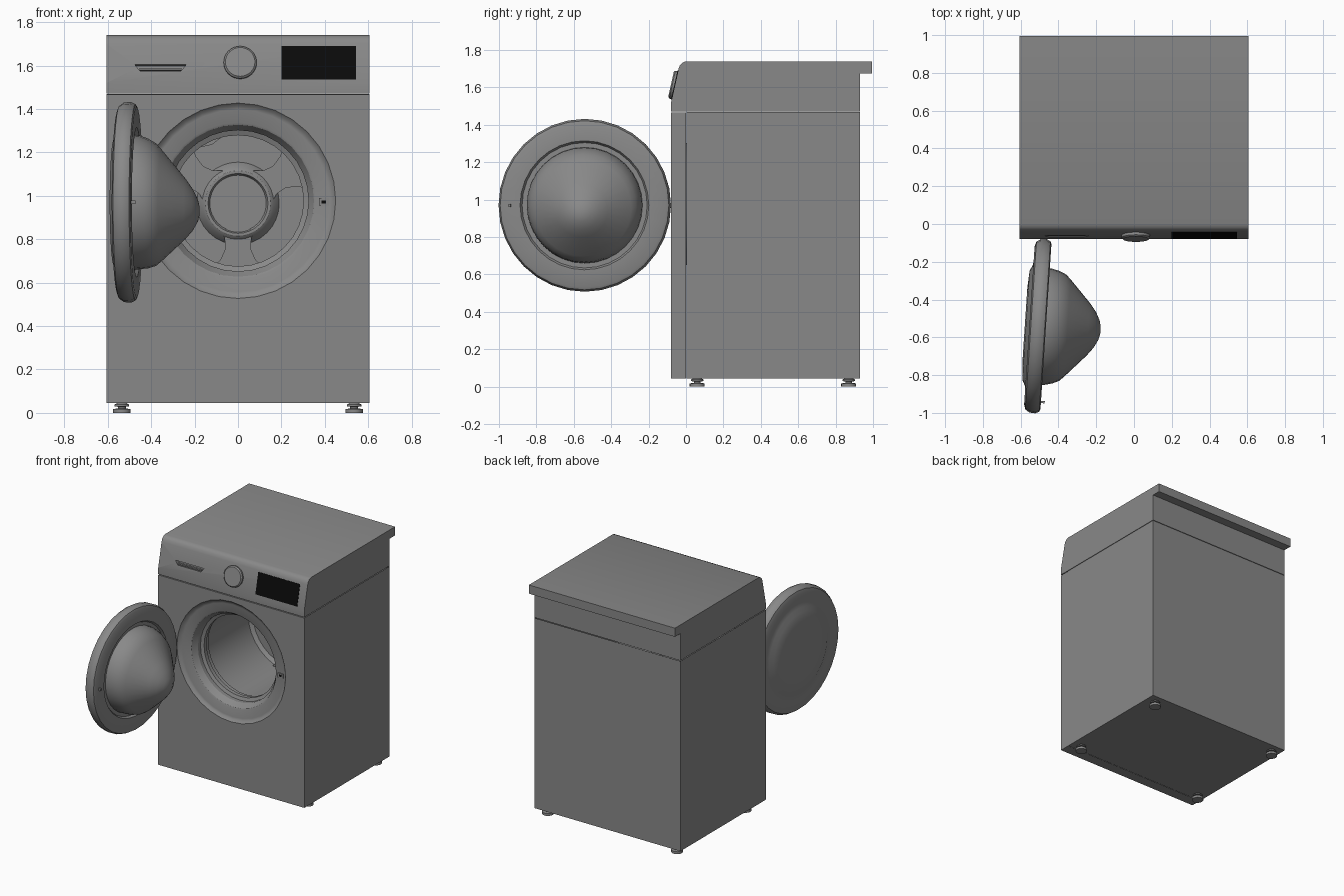
import bpy, bmesh, math
from mathutils import Matrix, Vector

if "Cube" in bpy.data.objects:
    bpy.data.objects.remove(bpy.data.objects["Cube"])


def material(name, col):
    m = bpy.data.materials.new(name)
    m.diffuse_color = (*col, 1)
    m.use_nodes = True
    m.node_tree.nodes["Principled BSDF"].inputs["Base Color"].default_value = m.diffuse_color
    return m


GREY = material("appliance grey", (0.25, 0.25, 0.25))
BLACK = material("display black", (0.003, 0.003, 0.003))


def finish(name, bm, matrix=Matrix(), mat=GREY, smooth=None):
    me = bpy.data.meshes.new(name)
    bm.transform(matrix)
    bm.to_mesh(me)
    bm.free()
    ob = bpy.data.objects.new(name, me)
    bpy.context.collection.objects.link(ob)
    me.materials.append(mat)
    if smooth:
        bpy.ops.object.select_all(action='DESELECT')
        ob.select_set(True)
        bpy.context.view_layer.objects.active = ob
        bpy.ops.object.shade_smooth_by_angle(angle=math.radians(smooth))
    return ob


def lathe(name, profile, matrix, seg=32, apex_shift=None, smooth=32):
    """Revolve (radius, height) points around local z."""
    bm = bmesh.new()
    rings = []
    for r, h in profile:
        n = 1 if r == 0 else seg
        rings.append([bm.verts.new((r * math.cos(2 * math.pi * j / seg),
                                    r * math.sin(2 * math.pi * j / seg), h)) for j in range(n)])
    for a, b in zip(rings, rings[1:]):
        for j in range(seg):
            k = (j + 1) % seg
            q = [a[j % len(a)], a[k % len(a)], b[k % len(b)], b[j % len(b)]]
            bm.faces.new(list(dict.fromkeys(q)))
    if apex_shift:
        for v in bm.verts:
            v.co += Vector(apex_shift) * max(0, v.co.z - 0.06) / 0.28
    return finish(name, bm, matrix, smooth=smooth)


def prism(name, pts, lo, hi, matrix=Matrix(), mat=GREY, smooth=None):
    """Extrude a 2D outline along local z."""
    bm = bmesh.new()
    f = bm.faces.new([bm.verts.new((x, y, lo)) for x, y in pts])
    up = bmesh.ops.extrude_face_region(bm, geom=[f])["geom"]
    bmesh.ops.translate(bm, vec=(0, 0, hi - lo), verts=[v for v in up if isinstance(v, bmesh.types.BMVert)])
    bmesh.ops.recalc_face_normals(bm, faces=bm.faces)
    return finish(name, bm, matrix, mat, smooth)


def rect(w, h):
    return [(-w / 2, -h / 2), (w / 2, -h / 2), (w / 2, h / 2), (-w / 2, h / 2)]


W = 0.605
SIDE = Matrix(((0, 0, 1, 0), (1, 0, 0, 0), (0, 1, 0, 0), (0, 0, 0, 1)))   # outline in y,z along x
PORT_Z = 0.977
PORT = Matrix.Translation((0, 0, PORT_Z)) @ Matrix.Rotation(-math.pi / 2, 4, 'X')  # axis into the drum

# Cabinet, open towards the front panel
cab = prism("cabinet", [(0.002, 0.045), (0.93, 0.045), (0.93, 1.468), (0.002, 1.468)], -W, W, SIDE)
bm = bmesh.new()
bm.from_mesh(cab.data)
bmesh.ops.delete(bm, geom=[f for f in bm.faces if f.normal.y < -0.9 or f.normal.z > 0.9], context='FACES')
bm.to_mesh(cab.data)
bm.free()

# Front panel with round port
bm = bmesh.new()


def loop(pts):
    vs = [bm.verts.new(p) for p in pts]
    return [bm.edges.new((vs[i], vs[(i + 1) % len(vs)])) for i in range(len(vs))]


outer = loop([(-W, -0.08, 0.045), (W, -0.08, 0.045), (W, -0.08, 1.466), (-W, -0.08, 1.466)])
hole = loop([(0.45 * math.cos(i * math.pi / 16), -0.08, PORT_Z + 0.45 * math.sin(i * math.pi / 16))
             for i in range(32)])
bmesh.ops.triangle_fill(bm, edges=outer + hole, use_beauty=True, normal=(0, -1, 0))
rim = bmesh.ops.extrude_edge_only(bm, edges=outer)["geom"]
bmesh.ops.translate(bm, vec=(0, 0.08, 0), verts=[v for v in rim if isinstance(v, bmesh.types.BMVert)])
bmesh.ops.recalc_face_normals(bm, faces=bm.faces)
finish("front_panel", bm)

# Control panel and worktop in one sloped, rounded profile
panel = prism("control_panel_and_top",
              [(-0.08, 1.472), (-0.08, 1.52), (-0.04, 1.70), (-0.032, 1.72), (-0.019, 1.733), (0, 1.74),
               (0.995, 1.74), (0.995, 1.675), (0.93, 1.675), (0.93, 1.472)], -W, W, SIDE, smooth=30)

TILT = math.atan2(0.04, 0.18)


def on_slope(x, z):
    y = -0.08 + (z - 1.52) * 0.04 / 0.18
    return Matrix.Translation((x, y, z)) @ Matrix.Rotation(math.pi / 2 - TILT, 4, 'X')


# Display, knob and drawer grip
prism("display", rect(0.345, 0.158), -0.002, 0.003, on_slope(0.372, 1.612), BLACK)
lathe("knob", [(0, -0.01), (0.073, -0.01), (0.076, 0.002), (0.076, 0.014), (0.068, 0.021), (0, 0.021)],
      on_slope(0.01, 1.612))
cut = prism("grip_cutter", [(-0.095, -0.015), (0.095, -0.015), (0.118, 0.014), (-0.118, 0.014)],
            -0.03, 0.03, on_slope(-0.357, 1.59))
cut.hide_render = True
cut.display_type = 'WIRE'
mod = panel.modifiers.new("grip", 'BOOLEAN')
mod.object = cut
mod.operation = 'DIFFERENCE'
prism("grip_lip", rect(0.20, 0.008), -0.03, -0.004, on_slope(-0.357, 1.584))

# Port surround, door seal and drum, from the back wall to the front
lathe("port_and_drum", [(0, 0.62), (0.31, 0.62), (0.335, 0.60), (0.335, 0.12), (0.315, 0.10), (0.315, 0.07),
                        (0.302, 0.06), (0.302, 0.03), (0.325, 0.02), (0.325, -0.01), (0.335, -0.025),
                        (0.35, -0.05), (0.36, -0.055), (0.42, -0.06), (0.435, -0.064), (0.45, -0.08)], PORT)
lathe("drum_hub", [(0.19, 0.62), (0.165, 0.58), (0.15, 0.57), (0.138, 0.57), (0.13, 0.585),
                   (0, 0.585)][::-1], PORT @ Matrix.Translation((0, 0.012, 0)))
for i in range(3):
    half = [(0.13, 0.085), (0.17, 0.062), (0.22, 0.058), (0.27, 0.08), (0.315, 0.12)]
    spoke = half + [(r, -w) for r, w in half[::-1]]
    turn = Matrix.Rotation(math.radians(90 + 120 * i), 4, 'Z')
    prism(f"drum_spoke_{i}", spoke, 0.58, 0.62, PORT @ turn)
lifter = Matrix.Rotation(math.radians(-115), 4, 'Z')
prism("drum_lifter", [(0.34, -0.11), (0.30, -0.07), (0.285, 0), (0.30, 0.07), (0.34, 0.11)],
      0.16, 0.56, PORT @ lifter, smooth=40)

# Latch socket
LATCH = Matrix.Translation((0.395, -0.06, 0.972)) @ Matrix.Rotation(math.pi / 2, 4, 'X')
prism("latch_plate", rect(0.046, 0.034), -0.005, 0.004, LATCH)
prism("latch_slot", rect(0.022, 0.014), 0, 0.006, LATCH, BLACK)

# Open door: frame and glass bowl, axis pointing to +x
DOOR = Matrix.Translation((-0.512, -0.54, 0.97)) @ Matrix.Rotation(math.radians(-3.8), 4, 'Z') \
    @ Matrix.Rotation(math.pi / 2, 4, 'Y')
lathe("door_frame", [(0, -0.066), (0.2, -0.066), (0.29, -0.06), (0.32, -0.045), (0.36, -0.04), (0.42, -0.042),
                     (0.445, -0.034), (0.46, -0.012), (0.462, 0.02), (0.452, 0.04), (0.438, 0.046),
                     (0.345, 0.046), (0.335, 0.03), (0.3, 0.03)], DOOR)
lathe("door_bowl", [(0.31, 0.03), (0.308, 0.06), (0.298, 0.10), (0.282, 0.135), (0.258, 0.16), (0.14, 0.27),
                    (0.095, 0.305), (0.05, 0.328), (0.02, 0.335), (0, 0.336)], DOOR,
      apex_shift=(0.04, 0, 0), smooth=50)
prism("door_hook", rect(0.016, 0.012), 0.04, 0.066, DOOR @ Matrix.Translation((0, -0.4, 0)))

# Feet
for x in (-0.535, 0.535):
    for y in (0.06, 0.87):
        lathe("foot", [(0, 0), (0.04, 0), (0.04, 0.018), (0.018, 0.02), (0.018, 0.028), (0.034, 0.03),
                       (0.034, 0.038), (0.02, 0.046)], Matrix.Translation((x, y, 0)), seg=20)
